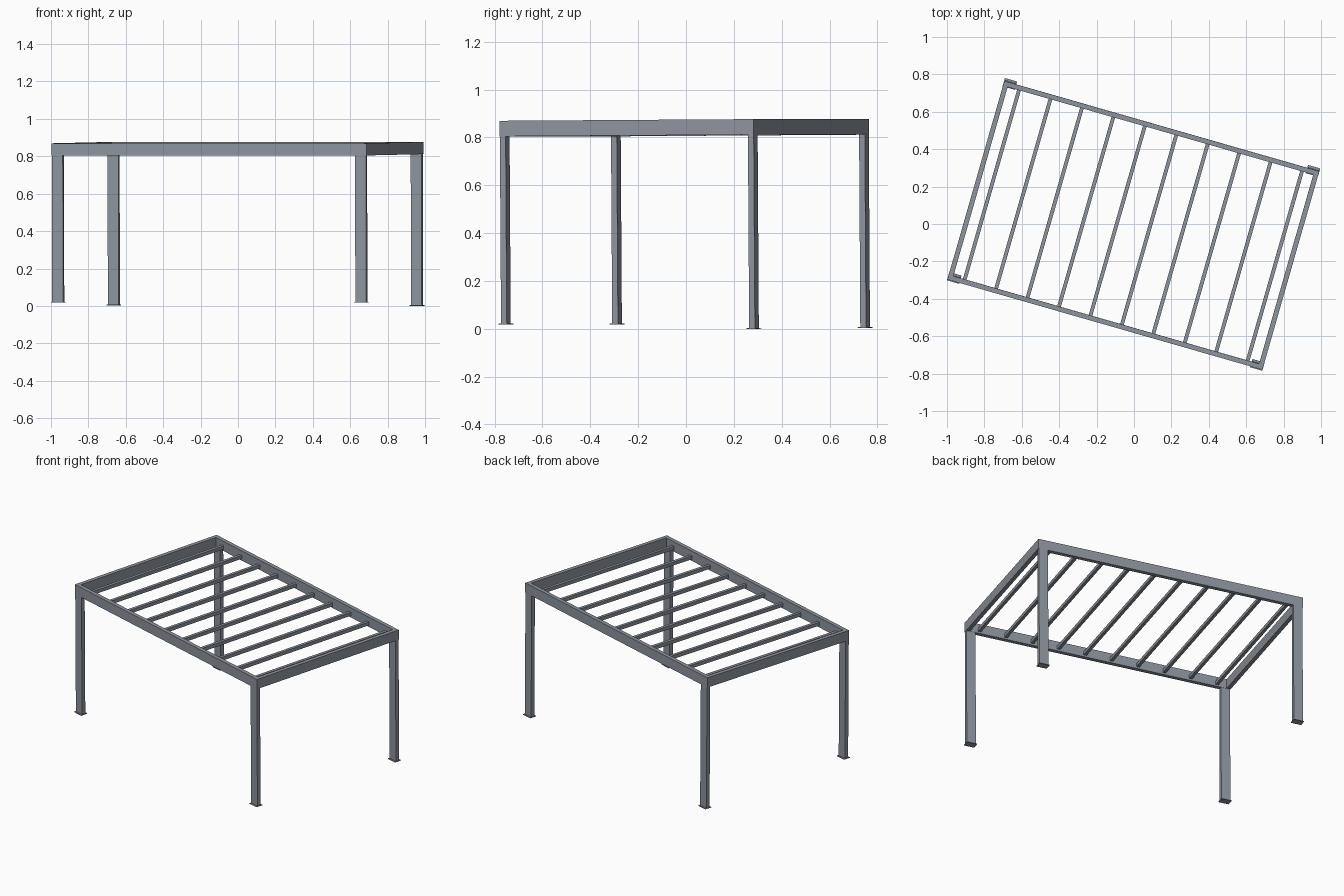
import bpy, bmesh, math
from mathutils import Matrix, Vector

if "Cube" in bpy.data.objects:
    bpy.data.objects.remove(bpy.data.objects["Cube"])

# Whole frame is turned in plan and leans very slightly
PLACE = (Matrix.Translation((-0.002, -0.002, 0))
         @ Matrix.Rotation(math.radians(-16), 4, 'Z')
         @ Matrix.Rotation(0.0064, 4, 'X'))

HL, HW = 0.876, 0.552        # half length and half width of roof frame
BEAM = 0.026                 # beam thickness
Z0, Z1 = 0.808, 0.873        # beam underside and top
POST_U, POST_V = 0.060, 0.025

steel = bpy.data.materials.new("dark_steel")
steel.diffuse_color = (0.27, 0.30, 0.345, 1)
steel.use_nodes = True
steel.node_tree.nodes["Principled BSDF"].inputs["Base Color"].default_value = steel.diffuse_color


def box(name, lo, hi):
    bm = bmesh.new()
    bmesh.ops.create_cube(bm, size=1)
    lo, hi = Vector(lo), Vector(hi)
    size, mid = hi - lo, (hi + lo) / 2
    for v in bm.verts:
        v.co = PLACE @ Vector([v.co[i] * size[i] + mid[i] for i in range(3)])
    mesh = bpy.data.meshes.new(name)
    bm.to_mesh(mesh)
    bm.free()
    mesh.materials.append(steel)
    ob = bpy.data.objects.new(name, mesh)
    bpy.context.collection.objects.link(ob)
    return ob


# Perimeter beams
for s, side in ((-1, "front"), (1, "back")):
    c = s * (HW - BEAM / 2)
    box(side + "_beam", (-HL, c - BEAM / 2, Z0), (HL, c + BEAM / 2, Z1))
for s, side in ((-1, "left"), (1, "right")):
    c = s * (HL - BEAM / 2)
    box(side + "_beam", (c - BEAM / 2, -HW + BEAM, Z0), (c + BEAM / 2, HW - BEAM, Z1))

# Posts with base plates; the back pair is a little longer
for sv, fb in ((-1, "front"), (1, "back")):
    for su, lr in ((-1, "left"), (1, "right")):
        u = su * (HL - POST_U / 2 - 0.003)
        v = sv * (HW - POST_V / 2)
        foot = 0.021 if sv < 0 else (-0.001 if lr == "left" else -0.0035)
        box(f"{fb}_{lr}_post", (u - POST_U / 2, v - POST_V / 2, foot),
            (u + POST_U / 2, v + POST_V / 2, Z0))
        box(f"{fb}_{lr}_base_plate", (u - 0.034, v - 0.023, foot),
            (u + 0.034, v + 0.023, foot + 0.004))

# Roof slats
COUNT = 10
for i in range(COUNT):
    u = -0.787 + 1.574 * i / (COUNT - 1)
    box(f"roof_slat_{i + 1}", (u - 0.010, -HW + BEAM, 0.820),
        (u + 0.010, HW - BEAM, 0.843))
